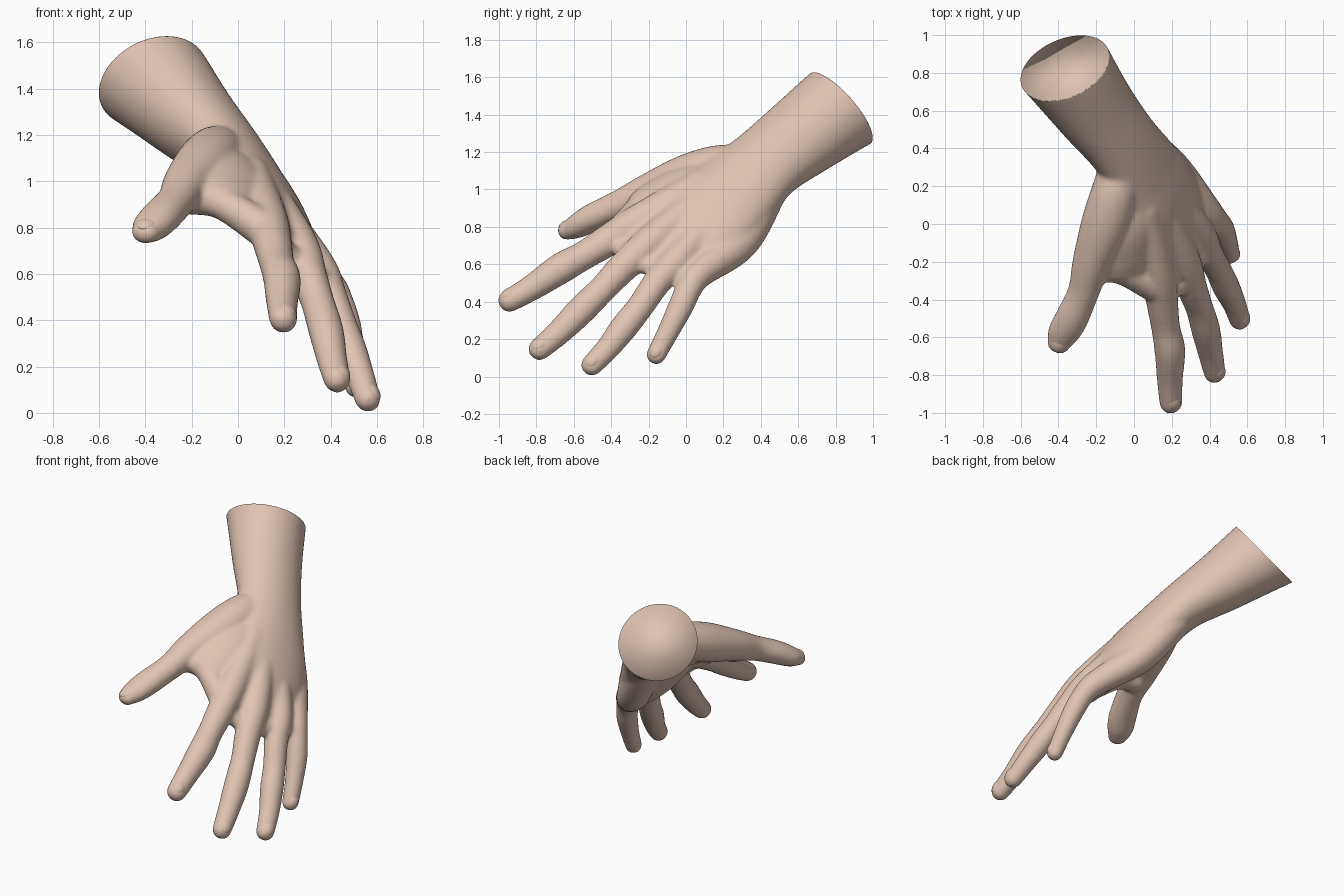
import bpy, bmesh, math
from mathutils import Vector, Matrix

cube = bpy.data.objects.get("Cube")
if cube:
    bpy.data.objects.remove(cube, do_unlink=True)

skin = bpy.data.materials.new("warm_skin")
skin.use_nodes = True
color = (0.74, 0.555, 0.455, 1)
skin.diffuse_color = color
skin.node_tree.nodes["Principled BSDF"].inputs["Base Color"].default_value = color

DORSAL = Vector((.8, -.06, .6))     # direction the back of the hand faces
SIDES, STEPS, CAP = 48, 6, 6


def resample(sections):
    """Smooth spline through (x, y, z, half width, half thickness) sections."""
    pts = [list(s[:4]) + [s[-1]] for s in sections]
    pts = [pts[0]] + pts + [pts[-1]]
    out = []
    for a, b, c, d in zip(pts, pts[1:], pts[2:], pts[3:]):
        for k in range(STEPS):
            u = k / STEPS
            out.append([q + u * ((r - p) + u * ((2 * p - 5 * q + 4 * r - s)
                        + u * (3 * q - p - 3 * r + s))) / 2
                        for p, q, r, s in zip(a, b, c, d)])
    out.append(pts[-1])
    return out


def frame(tangent, normal):
    t = tangent.normalized()
    n = (normal - t * normal.dot(t)).normalized()
    return t, n, t.cross(n)


def tube(bm, sections, normal=DORSAL, widen=1, thicken=1):
    """Closed elliptical tube with rounded ends."""
    path = resample(sections)
    rings = []
    for i, p in enumerate(path):
        before, after = path[max(i - 1, 0)], path[min(i + 1, len(path) - 1)]
        t, n, b = frame(Vector(after[:3]) - Vector(before[:3]), normal)
        rings.append((Vector(p[:3]), t, n, b, p[3] * widen, p[4] * thicken))

    def cap(ring, sign):
        c, t, n, b, w, h = ring
        angles = [math.pi / 2 * k / CAP for k in range(1, CAP)]
        return [(c + t * sign * min(w, h) * math.sin(a), t, n, b,
                 w * math.cos(a), h * math.cos(a)) for a in angles]

    rings = cap(rings[0], -1)[::-1] + rings + cap(rings[-1], 1)
    loops = []
    for c, t, n, b, w, h in rings:
        turns = [math.tau * k / SIDES for k in range(SIDES)]
        loops.append([bm.verts.new(c + b * w * math.cos(a) + n * h * math.sin(a))
                      for a in turns])
    for lo, hi in zip(loops, loops[1:]):
        for k in range(SIDES):
            j = (k + 1) % SIDES
            bm.faces.new((lo[k], lo[j], hi[j], hi[k]))
    bm.faces.new(loops[0][::-1])
    bm.faces.new(loops[-1])


def nail(name, sections, normal):
    """Thin domed nail sitting slightly proud of the fingertip."""
    tip, prev = Vector(sections[-1][:3]), Vector(sections[-2][:3])
    w, h = sections[-1][3], sections[-1][-1]
    t, n, b = frame(tip - prev, normal)
    bm = bmesh.new()
    bmesh.ops.create_uvsphere(bm, u_segments=24, v_segments=14, radius=1)
    rot = Matrix((b, t, n)).transposed().to_4x4()
    place = Matrix.Translation(tip - t * w * .3 + n * h * .61)
    bm.transform(place @ rot @ Matrix.Diagonal((w * .72, w * .9, h * .49, 1)))
    me = bpy.data.meshes.new(name)
    bm.to_mesh(me)
    bm.free()
    me.materials.append(skin)
    me.shade_smooth()
    bpy.context.collection.objects.link(bpy.data.objects.new(name, me))


# Forearm, wrist and palm
arm = [(-.47, .97, 1.53, .265, .255), (-.36, .825, 1.435, .25, .24),
       (-.205, .61, 1.275, .23, .195), (-.055, .42, 1.13, .22, .155),
       (.05, .26, .985, .255, .145), (.145, .10, .85, .29, .132),
       (.27, -.15, .645, .26, .08)]

# Fingers, each running from its hand bone to the tip
index = [(.055, .08, 1.02, .085), (.125, -.25, .83, .087), (.15, -.42, .725, .08),
         (.168, -.55, .645, .073), (.19, -.67, .578, .078),
         (.19, -.82, .478, .066), (.195, -.945, .405, .058)]
middle = [(.1, .14, .99, .078), (.255, -.17, .735, .083), (.305, -.33, .59, .077),
          (.345, -.44, .475, .07), (.38, -.56, .355, .073),
          (.405, -.68, .235, .064), (.427, -.785, .145, .056)]
ring = [(.12, .22, .94, .077), (.335, -.03, .64, .079), (.395, -.15, .51, .071),
        (.445, -.24, .38, .067), (.487, -.33, .265, .069),
        (.53, -.42, .15, .06), (.56, -.505, .06, .054)]
little = [(.03, .42, .98, .105), (.197, .285, .725, .1), (.377, .08, .56, .076),
          (.43, .02, .48, .066), (.468, -.03, .37, .063),
          (.495, -.10, .23, .054), (.51, -.16, .115, .049)]
thumb = [(-.06, .36, 1.13, .1), (-.1, .18, 1.12, .118), (-.15, 0, 1.06, .125),
         (-.222, -.2, .985, .1), (-.268, -.36, .915, .08),
         (-.33, -.5, .85, .085, .075), (-.375, -.58, .805, .08, .066),
         (-.40, -.635, .78, .06, .05)]

# Flesh joining thumb and palm, and the webs between the fingers
web = [(-.2, -.23, .935, .08), (-.07, -.25, .905, .07), (.1, -.33, .8, .08)]
thumb_pad = [(0, .25, 1.03, .15, .12), (-.03, 0, 1.0, .17, .115),
             (-.035, -.16, .94, .17, .09), (-.035, -.23, .905, .15, .075)]
finger_web = [(.15, -.37, .74, .058, .05), (.285, -.28, .625, .058, .05),
              (.36, -.1, .575, .058, .05), (.41, .025, .51, .05)]

bm = bmesh.new()
tube(bm, arm)
tube(bm, web)
tube(bm, finger_web)
tube(bm, thumb_pad, Vector((.45, -.34, .88)))
for finger in (index, middle, ring, little):
    tube(bm, finger, widen=1.08, thicken=1.03)
THUMB_UP = Vector((-.1, -.45, .8))
tube(bm, thumb, THUMB_UP, widen=1.04)
bmesh.ops.recalc_face_normals(bm, faces=bm.faces)
me = bpy.data.meshes.new("hand")
bm.to_mesh(me)
bm.free()
hand = bpy.data.objects.new("hand", me)
bpy.context.collection.objects.link(hand)

# Fuse the parts into one soft skin
fuse = hand.modifiers.new("fuse", "REMESH")
fuse.mode = "VOXEL"
fuse.voxel_size = .011
soften = hand.modifiers.new("soften", "SMOOTH")
soften.factor = .5
soften.iterations = 14
graph = bpy.context.evaluated_depsgraph_get()
fused = bpy.data.meshes.new_from_object(hand.evaluated_get(graph))
hand.modifiers.clear()

# Straight cut across the forearm
bm = bmesh.new()
bm.from_mesh(fused)
bmesh.ops.bisect_plane(bm, geom=bm.verts[:] + bm.edges[:] + bm.faces[:], dist=1e-5,
                       plane_co=(-.36, .825, 1.435), plane_no=(-.32, .72, .62),
                       clear_outer=True)
bmesh.ops.holes_fill(bm, edges=[e for e in bm.edges if e.is_boundary], sides=0)
bm.to_mesh(fused)
bm.free()
fused.materials.clear()
fused.materials.append(skin)
fused.shade_smooth()
hand.data = fused

# Nails
nail("index_nail", index, Vector((.45, -.4, .75)))
nail("middle_nail", middle, Vector((.75, -.3, .5)))
nail("ring_nail", ring, DORSAL)
nail("little_nail", little, DORSAL)
nail("thumb_nail", thumb, THUMB_UP)
